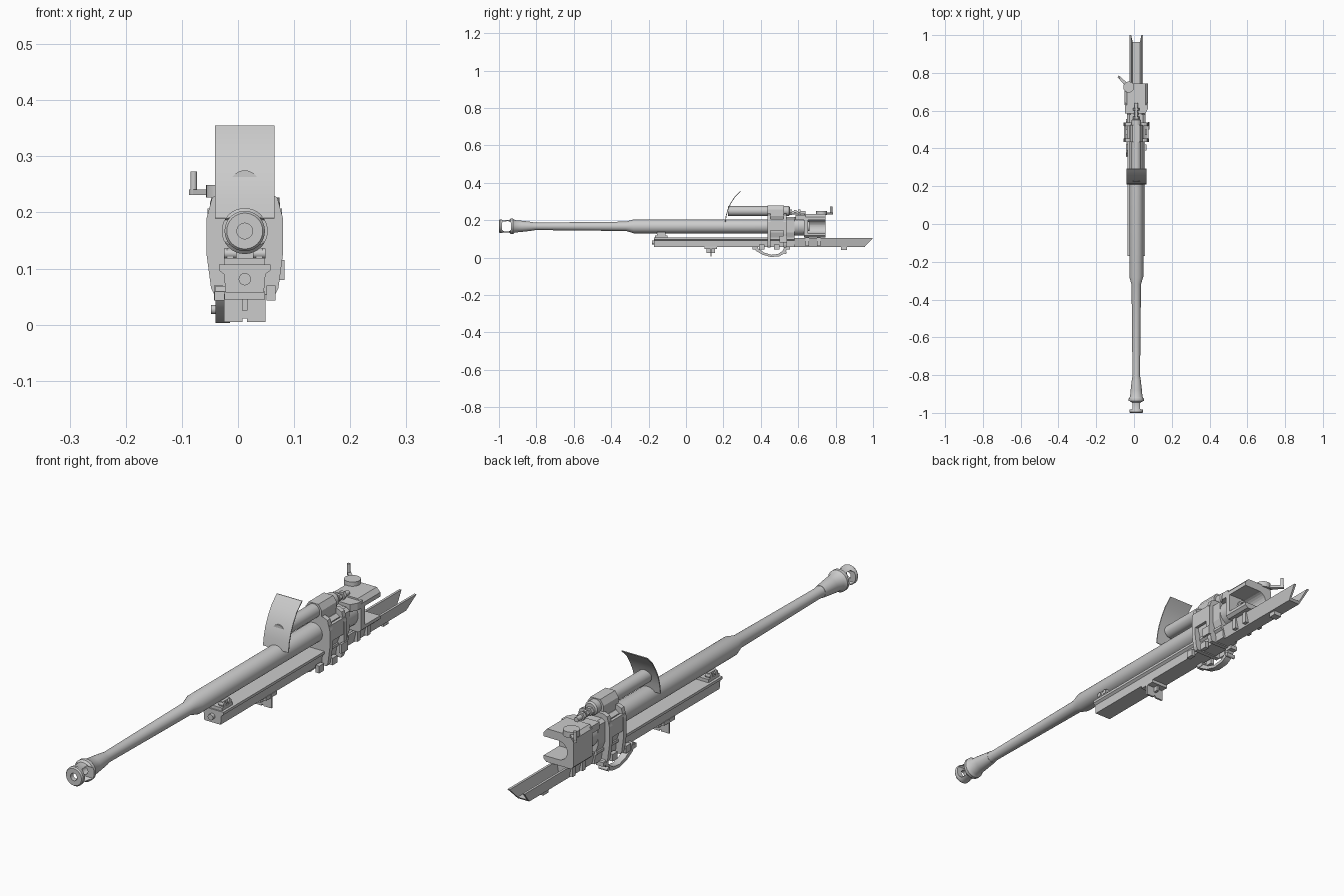
import bpy, bmesh, math
from mathutils import Vector

AX, AZ = 0.012, 0.172          # bore axis
steel = bpy.data.materials.new("light_grey_steel")
steel.diffuse_color = (0.6, 0.6, 0.6, 1)


def finish(name, bm, smooth=False):
    bmesh.ops.recalc_face_normals(bm, faces=bm.faces)
    me = bpy.data.meshes.new(name)
    bm.to_mesh(me)
    bm.free()
    me.materials.append(steel)
    ob = bpy.data.objects.new(name, me)
    bpy.context.collection.objects.link(ob)
    if smooth:
        bpy.ops.object.select_all(action='DESELECT')
        ob.select_set(True)
        bpy.context.view_layer.objects.active = ob
        bpy.ops.object.shade_smooth_by_angle(angle=math.radians(35))
    return ob


def lathe(name, pts, x=AX, z=AZ, n=32):
    """Turn (y, radius) points around an axis along y."""
    bm = bmesh.new()
    rings = []
    for y, r in pts:
        rings.append([bm.verts.new((x + r * math.cos(2 * math.pi * i / n), y,
                                    z + r * math.sin(2 * math.pi * i / n))) for i in range(n)])
    for a, b in zip(rings, rings[1:]):
        for i in range(n):
            bm.faces.new((a[i], a[(i + 1) % n], b[(i + 1) % n], b[i]))
    bm.faces.new(rings[0])
    bm.faces.new(rings[-1])
    return finish(name, bm, True)


def prism(name, prof, a, b, axis='y', smooth=False):
    """Extrude (x, z) along y, (y, z) along x, or (x, y) along z."""
    place = {'y': lambda p, t: (p[0], t, p[1]), 'x': lambda p, t: (t, p[0], p[1]),
             'z': lambda p, t: (p[0], p[1], t)}[axis]
    bm = bmesh.new()
    lo = [bm.verts.new(place(p, a)) for p in prof]
    hi = [bm.verts.new(place(p, b)) for p in prof]
    n = len(prof)
    bm.faces.new(lo)
    bm.faces.new(hi)
    for i in range(n):
        bm.faces.new((lo[i], lo[(i + 1) % n], hi[(i + 1) % n], hi[i]))
    return finish(name, bm, smooth)


def box(name, x0, x1, y0, y1, z0, z1):
    return prism(name, [(x0, z0), (x1, z0), (x1, z1), (x0, z1)], y0, y1)


def disc(cx, cy, r, n=20):
    return [(cx + r * math.cos(2 * math.pi * i / n), cy + r * math.sin(2 * math.pi * i / n)) for i in range(n)]


def sym(half):
    """Mirror a right-hand (dx, z) outline about the bore plane."""
    return [(AX + d, z) for d, z in half] + [(AX - d, z) for d, z in reversed(half)]


def cut(ob, cutter):
    m = ob.modifiers.new("cut", 'BOOLEAN')
    m.operation, m.object, m.solver = 'DIFFERENCE', cutter, 'EXACT'
    bpy.context.view_layer.objects.active = ob
    bpy.ops.object.modifier_apply(modifier=m.name)
    bpy.data.objects.remove(cutter)


# Barrel with stepped sleeve
lathe("barrel", [(-0.86, 0.026), (-0.82, 0.022), (-0.80, 0.020), (-0.32, 0.025), (-0.28, 0.037), (0.58, 0.037)])

# Muzzle brake: bored, with a side port right through
brake = lathe("muzzle_brake", [(-0.87, 0.001), (-0.87, 0.014), (-1.0, 0.014), (-1.0, 0.032), (-0.995, 0.036),
                               (-0.985, 0.036), (-0.978, 0.032), (-0.945, 0.034), (-0.938, 0.041),
                               (-0.925, 0.041), (-0.915, 0.033), (-0.88, 0.030), (-0.82, 0.023), (-0.82, 0.001)])
port = [(-0.983, 0.152), (-0.977, 0.146), (-0.950, 0.144), (-0.936, 0.152),
        (-0.936, 0.192), (-0.950, 0.200), (-0.977, 0.198), (-0.983, 0.192)]
cut(brake, prism("port_cutter", port, -0.1, 0.1, 'x'))

# Cradle beam and its open trough at the rear
prism("cradle_beam", sym([(0.034, 0.062), (0.037, 0.095), (0.046, 0.102), (0.046, 0.112)]), -0.17, 0.58)
trough = prism("rear_trough", sym([(0.024, 0.062), (0.036, 0.110), (0.027, 0.110), (0.019, 0.070)]), 0.58, 1.0)
for v in trough.data.vertices:      # slanted tail end
    if v.co.y > 0.9:
        v.co.y = 0.955 + 0.045 * (v.co.z - 0.062) / 0.048
lathe("front_knob", [(-0.183, 0.011), (-0.17, 0.011)], z=0.086, n=16)

# Front barrel guide
box("guide_base", AX - 0.036, AX + 0.036, -0.165, -0.10, 0.112, 0.124)
for s in (-1, 1):
    x = AX + s * 0.026
    box("guide_cheek", x - 0.006, x + 0.006, -0.155, -0.11, 0.122, 0.142)
    for y in (-0.148, -0.117):
        prism("guide_roller", disc(y, 0.132, 0.009, 12), x - 0.011, x + 0.011, 'x', True)

# Two yoke ribs clasping barrel and cradle
rib = sym([(0.054, 0.058), (0.060, 0.070), (0.068, 0.130), (0.068, 0.195), (0.058, 0.232), (0.040, 0.240)])
for y in (0.435, 0.52):
    prism("yoke_rib", rib, y, y + 0.018)
prism("yoke_body", sym([(0.040, 0.112), (0.050, 0.140), (0.050, 0.212), (0.036, 0.222)]), 0.45, 0.58)
for s in (-1, 1):
    x = AX + s * 0.060
    box("yoke_side_plate", x - 0.006, x + 0.006, 0.44, 0.535, 0.150, 0.212)
    for y in (0.39, 0.47):
        x = AX + s * 0.047
        box("cradle_lug", x - 0.008, x + 0.008, y, y + 0.03, 0.048, 0.075)
box("side_catch", 0.074, 0.083, 0.50, 0.54, 0.085, 0.120)

# Recoil cylinder above the barrel, its collar and rod
lathe("recoil_cylinder", [(0.225, 0.020), (0.225, 0.026), (0.55, 0.026), (0.555, 0.020)], z=0.254)
prism("cylinder_collar", sym([(0.034, 0.205), (0.034, 0.262), (0.020, 0.283)]), 0.435, 0.525)
lathe("recoil_rod", [(0.55, 0.009), (0.64, 0.009)], z=0.245, n=16)
for y, r in ((0.555, 0.016), (0.578, 0.013), (0.60, 0.016)):
    lathe("rod_nut", [(y, r), (y + 0.013, r)], z=0.247, n=6)

# Curved shield
outer = [(0.208, 0.195), (0.213, 0.230), (0.222, 0.262), (0.237, 0.295), (0.259, 0.330), (0.290, 0.360)]
inner = [(y + 0.004, z - 0.001) for y, z in reversed(outer)]
prism("curved_shield", outer + inner, AX - 0.053, AX + 0.053, 'x', True)

# Breech ring with the round recess opening to the right and rear
lathe("breech_neck", [(0.56, 0.050), (0.64, 0.050)])
breech = prism("breech_ring", [(-0.040, 0.112), (0.064, 0.112), (0.075, 0.122), (0.075, 0.222),
                               (0.060, 0.238), (-0.038, 0.238), (-0.050, 0.225), (-0.050, 0.122)], 0.63, 0.745)
recess = [(AX + 0.036 * math.cos(a), AZ - 0.002 + 0.036 * math.sin(a))
          for a in [math.radians(90 + 15 * i) for i in range(13)]]
cut(breech, prism("recess_cutter", recess + [(0.2, 0.134), (0.2, 0.206)], 0.652, 0.9))
prism("breech_top", [(-0.048, 0.585), (0.060, 0.585), (0.074, 0.61), (0.074, 0.64), (-0.048, 0.64)],
      0.205, 0.232, 'z')
lathe("breech_bore_rim", [(0.645, 0.026), (0.660, 0.026), (0.660, 0.018), (0.647, 0.018), (0.647, 0.001)], n=24)
for y in (0.64, 0.70):
    prism("breech_slide_clip", sym([(0.040, 0.068), (0.040, 0.115)]), y, y + 0.018)

# Crank lever on the breech
prism("crank_hub", disc(-0.028, 0.725, 0.029, 24), 0.232, 0.254, 'z', True)
prism("crank_arm", [(-0.040, 0.722), (-0.030, 0.742), (-0.080, 0.786), (-0.087, 0.778)], 0.236, 0.246, 'z')
prism("crank_handle", disc(-0.079, 0.776, 0.006, 12), 0.236, 0.278, 'z', True)

# Bowed guard bracket below the left side
path = [(0.36, 0.062), (0.375, 0.040), (0.41, 0.020), (0.455, 0.008), (0.50, 0.012), (0.53, 0.030), (0.545, 0.062)]
back = [(y + (0.455 - y) * 0.16, z + 0.012) for y, z in reversed(path)]
prism("guard_bow", path + back, -0.040, -0.014, 'x', True)
prism("guard_pivot", disc(0.53, 0.032, 0.008, 12), -0.048, -0.010, 'x', True)
for y in (0.355, 0.525):
    box("guard_foot", -0.042, -0.012, y, y + 0.03, 0.048, 0.064)

# Pintle bracket and rear stop under the cradle
box("pintle_flange", AX - 0.036, AX + 0.036, 0.10, 0.165, 0.050, 0.064)
box("pintle_web", AX - 0.005, AX + 0.005, 0.11, 0.155, 0.030, 0.055)
w = 0.037
prism("pintle_plate", [(AX - w, 0.01), (AX - 0.004, 0.01), (AX - 0.004, 0.016), (AX + 0.004, 0.016),
                       (AX + 0.004, 0.01), (AX + w, 0.01), (AX + w, 0.06), (AX - w, 0.06)], 0.130, 0.137)
box("rear_stop", AX - 0.016, AX + 0.016, 0.83, 0.86, 0.046, 0.066)

# Sit the lowest part on the ground
low = min(v.co.z for o in bpy.context.scene.objects if o.type == 'MESH' for v in o.data.vertices)
for o in bpy.context.scene.objects:
    o.location.z -= low - 0.003
